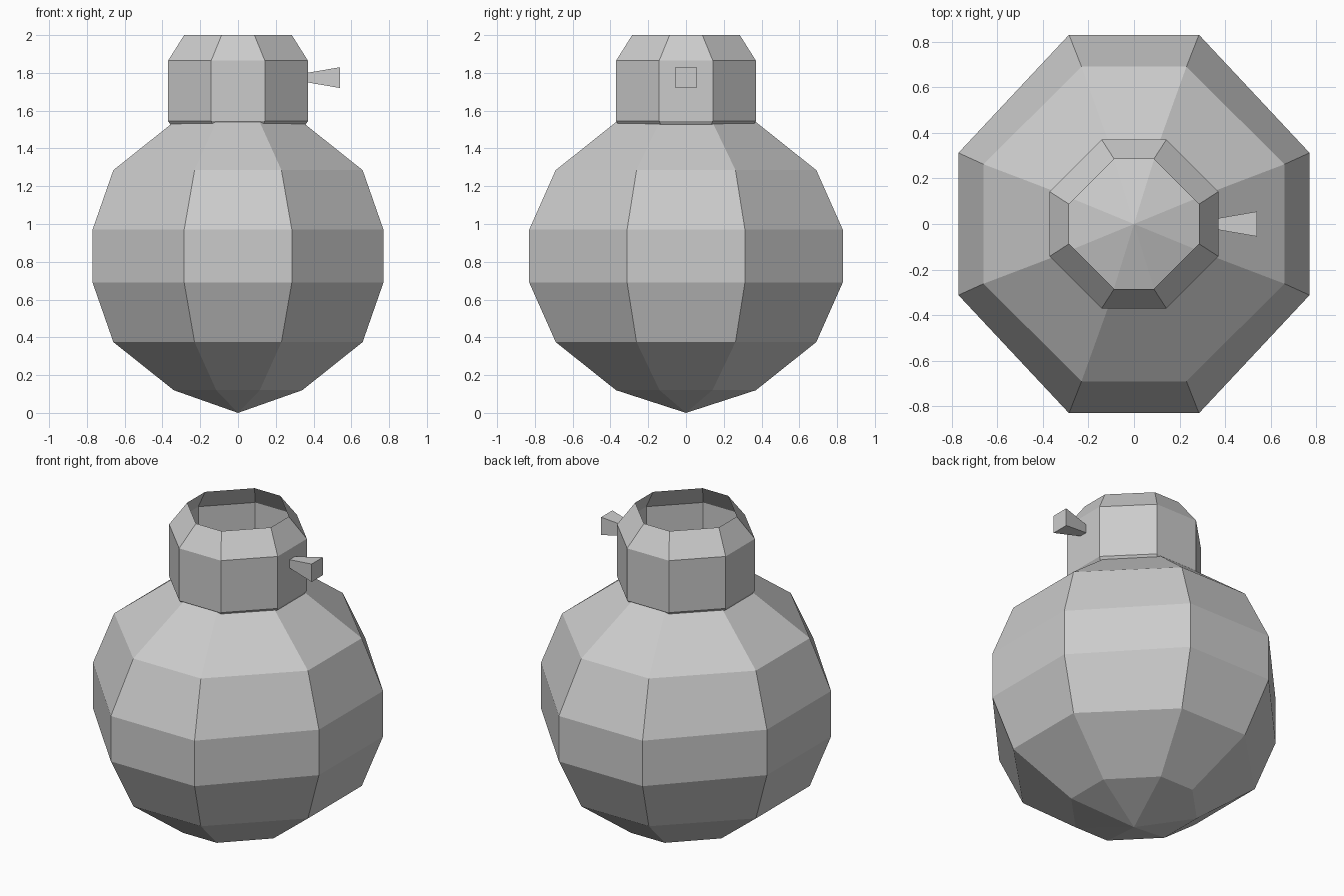
import bpy
import bmesh

if "Cube" in bpy.data.objects:
    bpy.data.objects.remove(bpy.data.objects["Cube"])


def octagon(bm, z, x, y, sx, sy):
    """Ring of eight points: corners at (+-sx, +-y) and (+-x, +-sy)."""
    pts = [(x, -sy), (x, sy), (sx, y), (-sx, y),
           (-x, sy), (-x, -sy), (-sx, -y), (sx, -y)]
    return [bm.verts.new((px, py, z)) for px, py in pts]


def loft(name, rings, bottom=None, top=None):
    """Skin octagonal rings, with an optional pole point at each end."""
    bm = bmesh.new()
    loops = [octagon(bm, *r) for r in rings]
    n = 8
    for a, b in zip(loops, loops[1:]):
        for i in range(n):
            j = (i + 1) % n
            bm.faces.new((a[i], a[j], b[j], b[i]))
    if bottom is not None:
        p = bm.verts.new((0, 0, bottom))
        for i in range(n):
            bm.faces.new((p, loops[0][(i + 1) % n], loops[0][i]))
    if top is not None:
        p = bm.verts.new((0, 0, top))
        for i in range(n):
            bm.faces.new((loops[-1][i], loops[-1][(i + 1) % n], p))
    return finish(name, bm)


def finish(name, bm):
    mesh = bpy.data.meshes.new(name)
    bm.to_mesh(mesh)
    bm.free()
    obj = bpy.data.objects.new(name, mesh)
    bpy.context.collection.objects.link(obj)
    return obj


# Round faceted body, symmetric about its middle height
MID = 0.83
half = [(0.14, 0.77, 0.83, 0.285, 0.312),
        (0.455, 0.66, 0.69, 0.23, 0.262),
        (0.71, 0.34, 0.37, 0.115, 0.14)]
lower = [(MID - h, *r) for h, *r in reversed(half)]
upper = [(MID + h, *r) for h, *r in half]
loft("body", lower + upper, bottom=0.0, top=1.66)

# Open neck, its lower taper sinking into the body
loft("neck", [(z, w, w, s, s) for z, w, s in
              [(1.41, 0.285, 0.087), (1.545, 0.37, 0.142),
               (1.865, 0.37, 0.142), (2.0, 0.285, 0.087)]])

# Small flared square peg on the side of the neck
bm = bmesh.new()
bmesh.ops.create_cube(bm, size=1)
for v in bm.verts:
    outer = v.co.x > 0
    s = 0.11 if outer else 0.05
    v.co = (0.54 if outer else 0.365, v.co.y * s, 1.775 + v.co.z * s)
finish("side_peg", bm)
